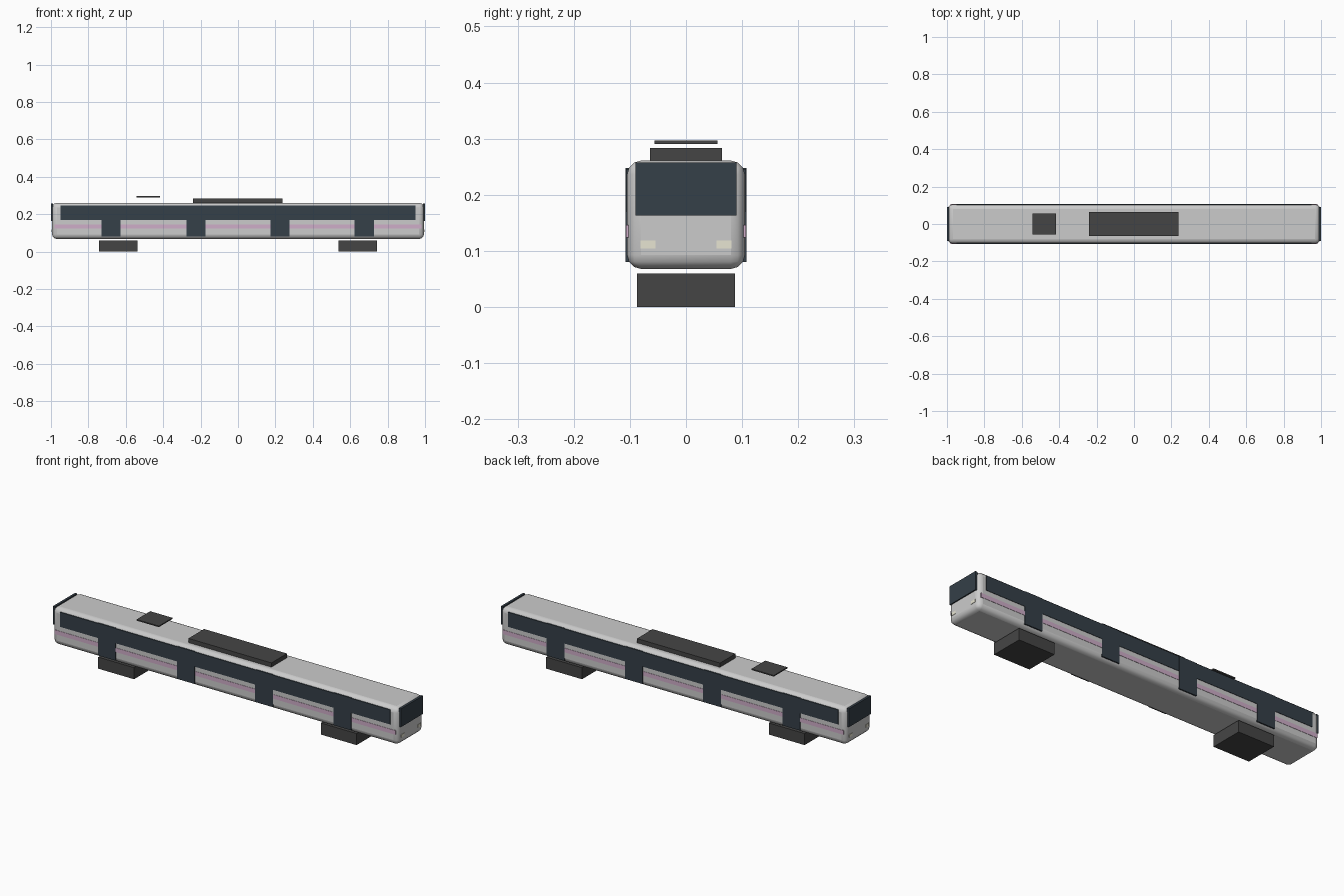
import bpy

if "Cube" in bpy.data.objects:
    bpy.data.objects.remove(bpy.data.objects["Cube"])


def material(name, rgb):
    m = bpy.data.materials.new(name)
    m.diffuse_color = (*rgb, 1)
    m.use_nodes = True
    m.node_tree.nodes["Principled BSDF"].inputs["Base Color"].default_value = m.diffuse_color
    return m


GLASS = material("dark_glass", (0.035, 0.05, 0.065))
DARK = material("dark_metal", (0.06, 0.06, 0.06))
PINK = material("pink_stripe", (0.62, 0.42, 0.58))
LAMP = material("lamp_cream", (0.8, 0.78, 0.65))


def box(name, x, y, z, mat=None):
    """Box from (min, max) pairs on each axis."""
    bpy.ops.mesh.primitive_cube_add(size=1, location=[sum(r) / 2 for r in (x, y, z)])
    ob = bpy.context.object
    ob.name = name
    ob.scale = [r[1] - r[0] for r in (x, y, z)]
    bpy.ops.object.transform_apply(location=False, rotation=False, scale=True)
    if mat:
        ob.data.materials.append(mat)
    return ob


def around(c, half):
    return (c - half, c + half)


# Rounded car body
body = box("car_body", (-0.994, 0.994), (-0.105, 0.105), (0.068, 0.261))
bev = body.modifiers.new("rounded_edges", "BEVEL")
bev.width = 0.025
bev.segments = 3
bpy.ops.object.shade_smooth_by_angle()

# Side window band, stripe and doors on both sides
for side, s in (("front", -1), ("back", 1)):
    y = s * 0.104
    box(f"{side}_window_band", (-0.95, 0.95), around(y, 0.003), (0.17, 0.246), GLASS)
    box(f"{side}_stripe", (-0.98, 0.98), around(y, 0.0025), (0.124, 0.146), PINK)
    for i, x in enumerate((-0.68, -0.225, 0.225, 0.675)):
        box(f"{side}_door_{i + 1}", around(x, 0.051), around(y, 0.0036), (0.08, 0.248), GLASS)

# Windscreen, headlights and bogie at each end
for end, s in (("left", -1), ("right", 1)):
    box(f"{end}_windscreen", around(s * 0.994, 0.006), around(0, 0.09), (0.163, 0.258), GLASS)
    for j, y in enumerate((-0.068, 0.068)):
        box(f"{end}_headlight_{j + 1}", around(s * 0.992, 0.004), around(y, 0.0135),
            (0.104, 0.119), LAMP)
    box(f"{end}_bogie", around(s * 0.64, 0.103), around(0, 0.087), (0, 0.06), DARK)

# Roof equipment
box("roof_unit", (-0.24, 0.237), around(0, 0.064), (0.256, 0.283), DARK)
box("pantograph_plate", around(-0.48, 0.064), around(0, 0.056), (0.291, 0.297), DARK)
